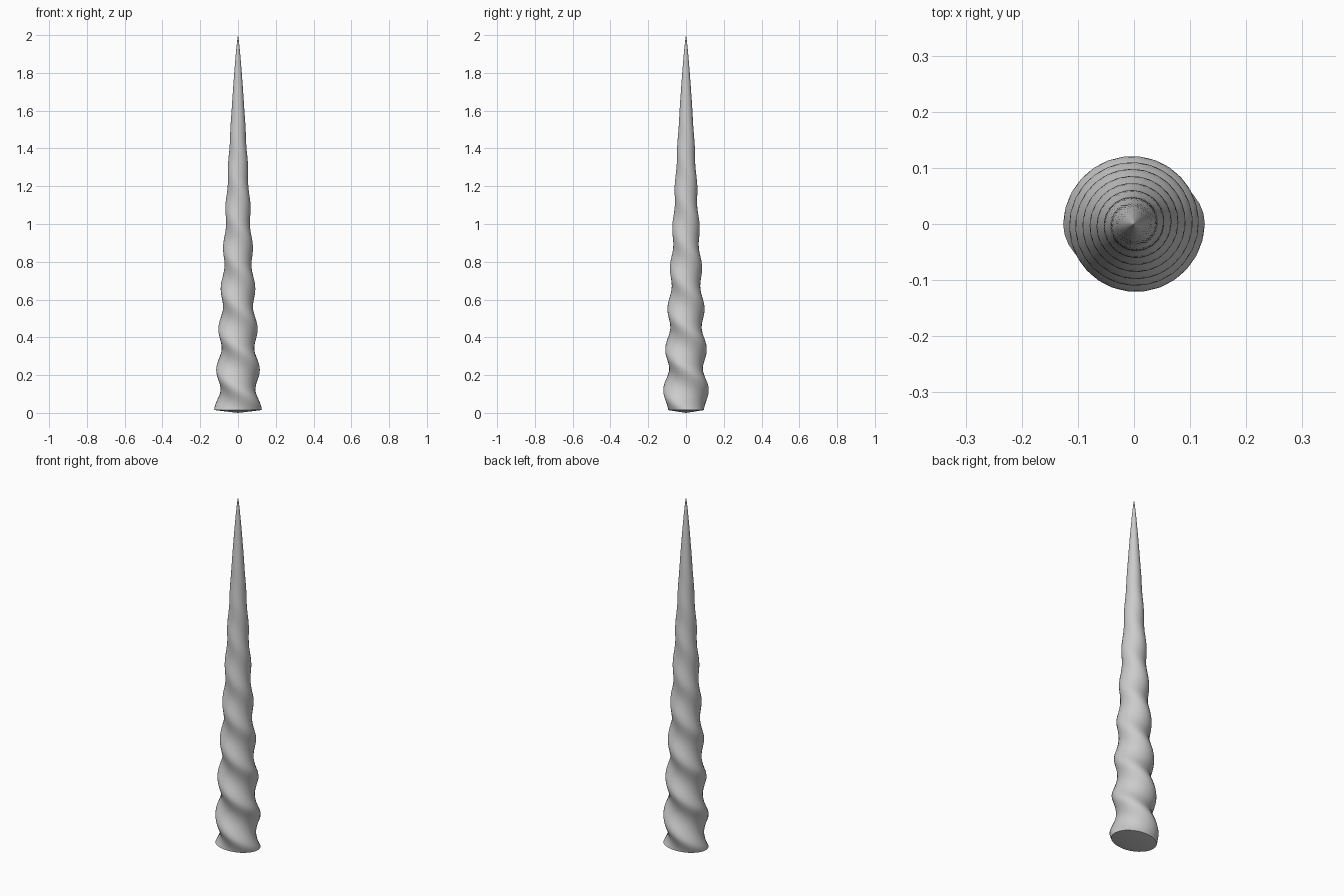
import bpy, bmesh
from math import cos, sin, pi

if "Cube" in bpy.data.objects:
    bpy.data.objects.remove(bpy.data.objects["Cube"])

SIDES, RINGS = 32, 120
PITCH = 0.435            # height of one full turn (two ridges)
BASE = 0.015             # rim height above the domed underside

# long-axis radius along the height
PROFILE = [(0.0, 0.127), (0.22, 0.116), (0.44, 0.105), (0.66, 0.092), (0.88, 0.079),
           (1.09, 0.067), (1.3, 0.054), (1.5, 0.041), (1.65, 0.031), (1.8, 0.020),
           (1.92, 0.010), (2.0, 0.001)]


def radius(z):
    for (z0, r0), (z1, r1) in zip(PROFILE, PROFILE[1:]):
        if z <= z1:
            return r0 + (r1 - r0) * (z - z0) / (z1 - z0)
    return PROFILE[-1][1]


def ring(bm, z):
    # oval section turning clockwise as it rises, rounder towards the tip
    a = radius(z)
    b = a * min(1.0, 0.76 + 0.24 * (z / 1.7) ** 1.4)
    t = -2 * pi * (z - BASE) / PITCH
    verts = []
    for i in range(SIDES):
        # start vertices at a fixed direction along the twisting ridges
        p = 2 * pi * i / SIDES
        x, y = a * cos(p), b * sin(p)
        verts.append(bm.verts.new((x * cos(t) - y * sin(t), x * sin(t) + y * cos(t), z)))
    return verts


bm = bmesh.new()
rings = [ring(bm, BASE + (1.99 - BASE) * k / RINGS) for k in range(RINGS + 1)]

# twisted sides
for lo, hi in zip(rings, rings[1:]):
    for i in range(SIDES):
        j = (i + 1) % SIDES
        bm.faces.new((lo[i], lo[j], hi[j], hi[i]))

# pointed tip and shallow domed underside
tip = bm.verts.new((0, 0, 2.0))
bottom = bm.verts.new((0, 0, 0))
for i in range(SIDES):
    j = (i + 1) % SIDES
    bm.faces.new((rings[-1][i], rings[-1][j], tip))
    bm.faces.new((rings[0][j], rings[0][i], bottom))
bmesh.ops.recalc_face_normals(bm, faces=bm.faces)

mesh = bpy.data.meshes.new("spiral_horn")
bm.to_mesh(mesh)
bm.free()
horn = bpy.data.objects.new("spiral_horn", mesh)
bpy.context.collection.objects.link(horn)
bpy.context.view_layer.objects.active = horn
horn.select_set(True)
bpy.ops.object.shade_smooth_by_angle(angle=0.7)
